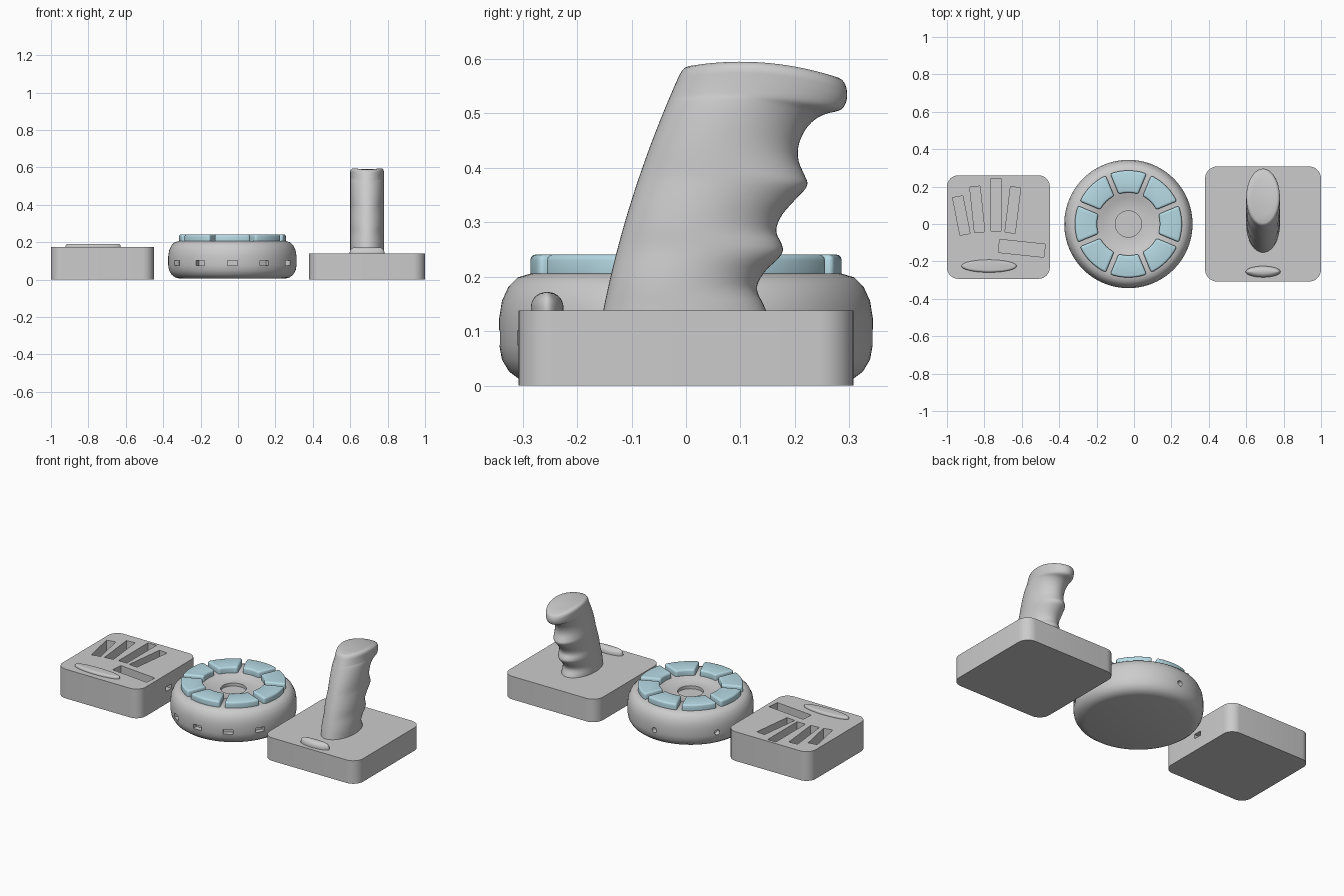
import bpy, bmesh
from math import sin, cos, pi, radians, asin
from mathutils import Vector, Matrix

if "Cube" in bpy.data.objects:
    bpy.data.objects.remove(bpy.data.objects["Cube"])

blue = bpy.data.materials.new("pale_blue")
blue.diffuse_color = (0.47, 0.70, 0.78, 1)
blue.use_nodes = True
blue.node_tree.nodes["Principled BSDF"].inputs["Base Color"].default_value = blue.diffuse_color


def finish(name, bm, angle=35):
    bmesh.ops.recalc_face_normals(bm, faces=bm.faces[:])
    me = bpy.data.meshes.new(name)
    bm.to_mesh(me)
    bm.free()
    ob = bpy.data.objects.new(name, me)
    bpy.context.collection.objects.link(ob)
    smooth(ob, angle)
    return ob


def smooth(ob, angle=35):
    for p in ob.data.polygons:
        p.use_smooth = True
    ob.data.set_sharp_from_angle(angle=radians(angle))


def loft(name, rings, angle=35):
    """Skin a stack of equal-length rings and cap both ends."""
    bm = bmesh.new()
    vs = [[bm.verts.new(p) for p in r] for r in rings]
    n = len(rings[0])
    for a, b in zip(vs, vs[1:]):
        for i in range(n):
            j = (i + 1) % n
            bm.faces.new((a[i], a[j], b[j], b[i]))
    bm.faces.new(vs[0][::-1])
    bm.faces.new(vs[-1])
    return finish(name, bm, angle)


def ellipse(cx, cy, a, b, z, n=64):
    return [(cx + a * cos(2 * pi * i / n), cy + b * sin(2 * pi * i / n), z) for i in range(n)]


def rounded_box(name, x0, x1, y0, y1, top, r=0.06):
    def ring(z):
        pts = []
        for q, (sx, sy) in enumerate([(x1 - r, y1 - r), (x0 + r, y1 - r), (x0 + r, y0 + r), (x1 - r, y0 + r)]):
            for k in range(9):
                a = q * pi / 2 + k * pi / 16
                pts.append((sx + r * cos(a), sy + r * sin(a), z))
        return pts
    return loft(name, [ring(0), ring(top)])


def pad(name, cx, cy, a, b, z0, z1, r):
    """Elliptical rest with a rounded top edge."""
    rings = [ellipse(cx, cy, a, b, z0)]
    for k in range(8):
        t = k / 7 * pi / 2
        d = r * (1 - cos(t))
        rings.append(ellipse(cx, cy, a - d, b - d, z1 - r + r * sin(t)))
    return loft(name, rings, 40)


def cut(ob, boxes, pins=()):
    """Subtract boxes (centre, size, turn about z) and y-aligned pins (centre, radius, turn)."""
    bm = bmesh.new()
    for c, s, deg in boxes:
        m = Matrix.Translation(c) @ Matrix.Rotation(radians(deg), 4, 'Z') @ Matrix.Diagonal((*s, 1))
        bmesh.ops.create_cube(bm, size=1, matrix=m)
    for c, r, deg in pins:
        m = Matrix.Translation(c) @ Matrix.Rotation(radians(deg), 4, 'Z') @ Matrix.Rotation(pi / 2, 4, 'Y')
        bmesh.ops.create_cone(bm, cap_ends=True, segments=20, radius1=r, radius2=r, depth=0.06, matrix=m)
    cutter = finish("cutter", bm)
    cutter.hide_render = True
    mod = ob.modifiers.new("cut", 'BOOLEAN')
    mod.operation, mod.solver, mod.object = 'DIFFERENCE', 'EXACT', cutter
    apply(ob)
    bpy.data.objects.remove(cutter)


def apply(ob):
    bpy.context.view_layer.update()
    me = bpy.data.meshes.new_from_object(ob.evaluated_get(bpy.context.evaluated_depsgraph_get()))
    ob.modifiers.clear()
    ob.data = me
    smooth(ob)


# Finger-key box: four finger slots, thumb slot and side port
key_box = rounded_box("finger_key_box", -1, -0.45, -0.293, 0.26, 0.175)
slots = [(-0.923, 0.045, 0.055, 0.205, 11), (-0.838, 0.078, 0.055, 0.245, 6),
         (-0.738, 0.102, 0.055, 0.28, 0), (-0.648, 0.075, 0.055, 0.245, -7),
         (-0.6, -0.13, 0.245, 0.07, -6)]
cut(key_box, [((x, y, 0.175), (w, l, 0.13), t) for x, y, w, l, t in slots]
    + [((-0.45, -0.015, 0.088), (0.06, 0.053, 0.026), 0)])
pad("key_box_palm_rest", -0.775, -0.225, 0.147, 0.034, 0.165, 0.19, 0.012)

# Round hub: revolved profile with dished centre
HX = -0.03
profile = [(0.28, 0.005), (0.305, 0.011), (0.325, 0.026), (0.338, 0.048), (0.343, 0.075),
           (0.343, 0.125), (0.338, 0.156), (0.326, 0.182), (0.309, 0.199), (0.285, 0.206),
           (0.168, 0.206), (0.142, 0.19), (0.07, 0.19), (0.07, 0.172)]
hub = loft("hub_body", [ellipse(HX, 0, r, r, z, 96) for r, z in profile])


def on_rim(deg):
    a = radians(deg)
    return (HX + 0.343 * cos(a), 0.343 * sin(a), 0.088)


# Ports around the hub: five sockets at the front, round jacks at the back
cut(hub, [(on_rim(d), (0.06, 0.053, 0.026), d) for d in range(210, 331, 30)],
    [(on_rim(d), 0.015, d) for d in (90, 150)])

# Ring of eight wedge keys with parallel gaps
for k in range(8):
    def edge(r, z, flip):
        h = pi / 8 - asin(0.013 / r)
        pts = [k * pi / 4 - h + 2 * h * i / 10 for i in range(11)]
        return [(HX + r * cos(a), r * sin(a), z) for a in (pts[::-1] if flip else pts)]
    key = loft(f"hub_key_{k + 1}", [edge(0.286, z, False) + edge(0.168, z, True) for z in (0.185, 0.241)])
    bev = key.modifiers.new("round", 'BEVEL')
    bev.width, bev.segments, bev.limit_method, bev.angle_limit = 0.011, 3, 'ANGLE', radians(40)
    apply(key)
    key.data.materials.clear()
    key.data.materials.append(blue)

# Grip base and its thumb rest
rounded_box("grip_base", 0.38, 1, -0.308, 0.308, 0.138, 0.065)
pad("grip_base_rest", 0.69, -0.255, 0.093, 0.03, 0.13, 0.172, 0.028)

# Grip: ellipses lofted between a leaning front line and the finger-notched back line
back = [(0.15, 0.13), (0.142, 0.15), (0.132, 0.17), (0.132, 0.188), (0.147, 0.212), (0.17, 0.234),
        (0.178, 0.249), (0.174, 0.264), (0.167, 0.278), (0.167, 0.294), (0.178, 0.316),
        (0.2, 0.341), (0.218, 0.36), (0.223, 0.373), (0.217, 0.388), (0.207, 0.412),
        (0.206, 0.437), (0.215, 0.463), (0.231, 0.484), (0.253, 0.498), (0.28, 0.505),
        (0.291, 0.514), (0.296, 0.53), (0.295, 0.545)]
P = [Vector(p) for p in back]
P = [P[0]] + P + [P[-1]]
path = []
for p0, p1, p2, p3 in zip(P, P[1:], P[2:], P[3:]):
    for t in (0, 1 / 3, 2 / 3):
        path.append(p1 + 0.5 * t * (p2 - p0 + t * (2 * p0 - 5 * p1 + 4 * p2 - p3 + t * (3 * (p1 - p2) + p3 - p0))))
path.append(P[-1])
N = 56
turn = [2 * pi * i / N for i in range(N)]
rings = []
for yb, zb in path:
    u = (zb - 0.138) * 1.06
    yf, zf = -0.152 + 0.198 * u + 0.289 * u * u, 0.138 + u
    bow = 0.02 * (u / 0.43) ** 2
    mid, half = (yf + yb) / 2, (yb - yf) / 2
    rings.append([(0.69 + 0.09 * sin(a), mid - half * cos(a),
                   (zf + zb) / 2 + (zf - zb) / 2 * cos(a) + bow * sin(a) ** 2) for a in turn])
# Domed top of the grip with a shallow thumb dip
for d, drop in ((0.003, 0.007), (0.008, 0.002), (0.016, 0), (0.035, 0.003), (0.06, 0.005), (0.088, 0.006)):
    ring = []
    for a in turn:
        y = 0.142 - (0.153 - d * (1 if d < 0.03 else 1.6)) * cos(a)
        ring.append((0.69 + (0.09 - d) * sin(a), y, 0.595 - 0.9 * (y - 0.1) ** 2 - drop))
    rings.append(ring)
loft("grip_handle", rings, 60)
